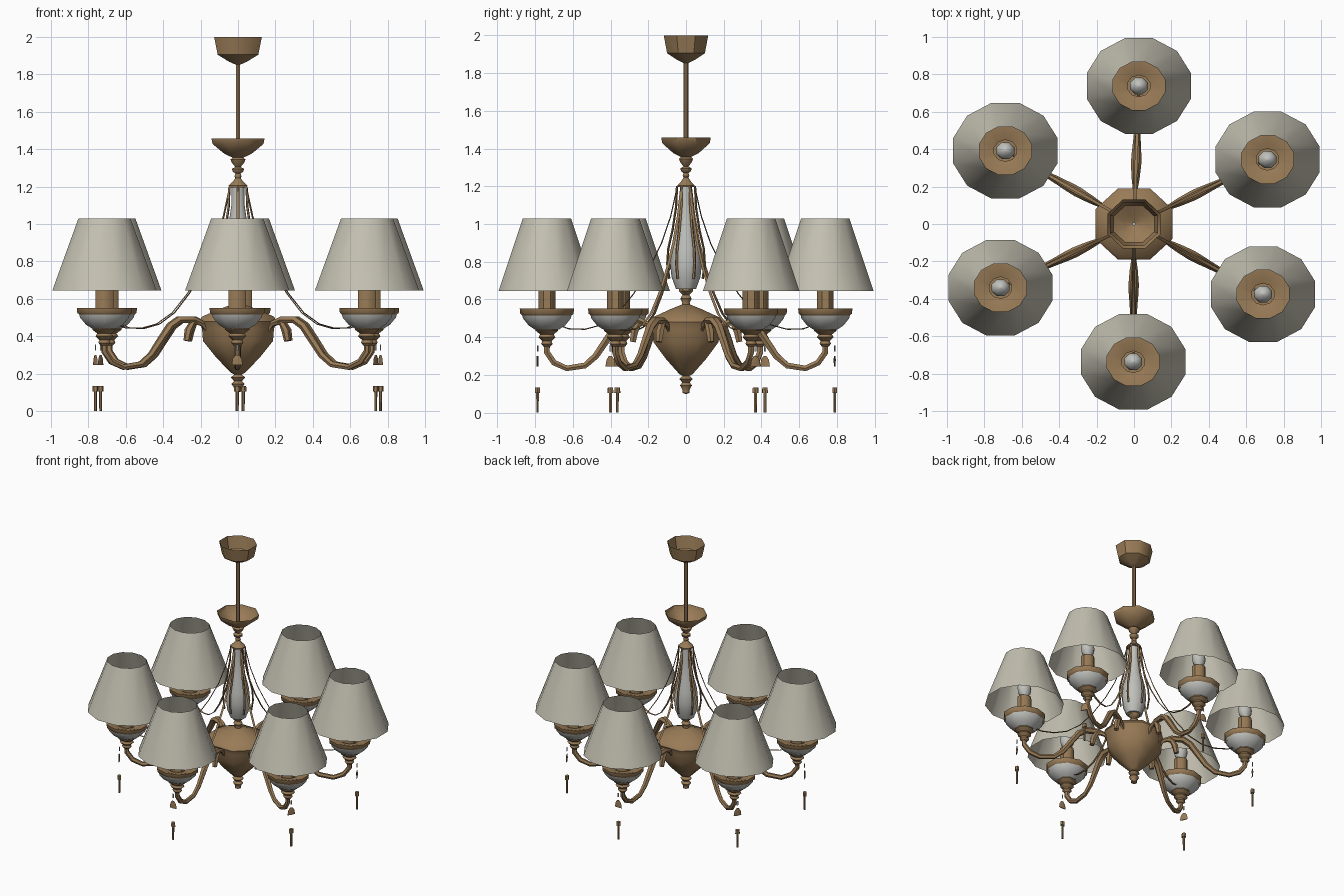
import bpy, bmesh, math
from mathutils import Vector


def material(name, rgb):
    m = bpy.data.materials.new(name)
    m.diffuse_color = (*rgb, 1)
    return m


BRONZE = material("aged_bronze", (0.32, 0.2, 0.095))
FABRIC = material("cream_fabric", (0.55, 0.53, 0.44))
GLASS = material("pale_glass", (0.52, 0.53, 0.50))


def finish(name, bm, mat, angle=45):
    bmesh.ops.recalc_face_normals(bm, faces=bm.faces)
    me = bpy.data.meshes.new(name)
    bm.to_mesh(me)
    bm.free()
    me.materials.append(mat)
    ob = bpy.data.objects.new(name, me)
    bpy.context.collection.objects.link(ob)
    bpy.ops.object.select_all(action='DESELECT')
    ob.select_set(True)
    bpy.context.view_layer.objects.active = ob
    bpy.ops.object.shade_smooth_by_angle(angle=math.radians(angle))
    return ob


def bridge(bm, rings):
    for a, b in zip(rings, rings[1:]):
        n = len(a)
        for i in range(n):
            j = (i + 1) % n
            bm.faces.new((a[i], a[j], b[j], b[i]))


def lathe(name, profile, mat, at=(0, 0), n=8, sx=1.04, sy=0.96, caps=False):
    """Turn a (radius, z) profile; the model is slightly wider in x than in y."""
    bm = bmesh.new()
    rings = []
    for r, z in profile:
        rings.append([bm.verts.new((at[0] + sx * r * math.cos(2 * math.pi * (i + 0.5) / n),
                                    at[1] + sy * r * math.sin(2 * math.pi * (i + 0.5) / n), z))
                      for i in range(n)])
    bridge(bm, rings)
    if caps:
        bm.faces.new(rings[0])
        bm.faces.new(rings[-1])
    return finish(name, bm, mat)


def sweep(name, path, lamp, mat, sides=6):
    """Sweep along (r, z, half width, half thickness) in the lamp's radial plane."""
    out = Vector((lamp[0], lamp[1], 0)) / 0.77
    side = Vector((-out.y, out.x, 0)).normalized()
    pts = [out * p[0] + Vector((0, 0, p[1])) for p in path]
    bm = bmesh.new()
    rings = []
    for i, p in enumerate(pts):
        d = (pts[min(i + 1, len(pts) - 1)] - pts[max(i - 1, 0)]).normalized()
        up = side.cross(d)
        w, t = path[i][2:]
        rings.append([bm.verts.new(p + side * w * math.cos(2 * math.pi * k / sides)
                                   + up * t * math.sin(2 * math.pi * k / sides))
                      for k in range(sides)])
    bridge(bm, rings)
    bm.faces.new(rings[0])
    bm.faces.new(rings[-1])
    return finish(name, bm, mat)


# Ceiling canopy, rod and upper dish (open cups)
lathe("ceiling_canopy", [(0.133, 2.0), (0.113, 1.905), (0.05, 1.868), (0.008, 1.85)], BRONZE)
lathe("hanging_rod", [(0.013, 1.38), (0.013, 1.88)], BRONZE, n=6)
lathe("upper_dish", [(0.148, 1.458), (0.142, 1.428), (0.075, 1.375), (0.03, 1.355),
                     (0.042, 1.345), (0.036, 1.33), (0.015, 1.305), (0.034, 1.295),
                     (0.03, 1.28), (0.014, 1.27), (0.02, 1.255), (0.012, 1.24)], BRONZE)
lathe("column_cap", [(0.012, 1.25), (0.03, 1.225), (0.052, 1.205), (0.05, 1.195), (0.02, 1.195)], BRONZE)

# Glass column with neck, central body and finial
lathe("glass_column", [(0.034, 1.2), (0.036, 1.1), (0.055, 0.97), (0.08, 0.87), (0.088, 0.79),
                       (0.08, 0.72), (0.055, 0.655)], GLASS, n=10, caps=True)
lathe("column_neck", [(0.042, 0.66), (0.042, 0.645), (0.02, 0.625), (0.034, 0.605),
                      (0.022, 0.585), (0.03, 0.55)], BRONZE)
lathe("central_body", [(0.02, 0.575), (0.09, 0.55), (0.2, 0.505), (0.215, 0.48), (0.2, 0.44),
                       (0.195, 0.375), (0.12, 0.285), (0.04, 0.205), (0.02, 0.195), (0.04, 0.18),
                       (0.022, 0.16), (0.036, 0.145), (0.02, 0.12), (0.022, 0.105), (0.004, 0.1)],
      BRONZE, caps=True)

# Lamp positions, a slightly uneven ring
LAMPS = [(0.026, 0.738), (0.714, 0.345), (0.69, -0.375),
         (-0.004, -0.737), (-0.714, -0.341), (-0.688, 0.392)]

ARM = [(0.17, 0.42, 0.012, 0.015), (0.2, 0.465, 0.014, 0.016), (0.26, 0.488, 0.022, 0.02),
       (0.34, 0.488, 0.028, 0.022), (0.39, 0.455, 0.026, 0.022), (0.44, 0.385, 0.022, 0.022),
       (0.5, 0.3, 0.018, 0.02), (0.56, 0.25, 0.016, 0.018), (0.66, 0.235, 0.017, 0.017),
       (0.73, 0.265, 0.018, 0.018), (0.77, 0.32, 0.018, 0.018), (0.77, 0.37, 0.018, 0.018)]
LEAF = [(0.22, 0.47, 0.012, 0.012), (0.26, 0.475, 0.02, 0.018), (0.285, 0.43, 0.024, 0.022),
        (0.295, 0.375, 0.018, 0.018)]
CHAIN = [(0.05, 1.19), (0.085, 1.04), (0.135, 0.9), (0.2, 0.77), (0.29, 0.63),
         (0.38, 0.525), (0.47, 0.465), (0.56, 0.442), (0.65, 0.445), (0.72, 0.47)]
RIB = [(0.05, 1.2), (0.055, 1.09), (0.074, 0.97), (0.098, 0.87), (0.104, 0.79), (0.092, 0.71)]

for i, lamp in enumerate(LAMPS):
    tag = f"_{i + 1}"
    # Scrolled arm with curled leaf, column rib and bead chain
    sweep("arm" + tag, ARM, lamp, BRONZE)
    sweep("arm_leaf" + tag, LEAF, lamp, BRONZE)
    sweep("column_rib" + tag, [(r, z, 0.008, 0.006) for r, z in RIB], lamp, BRONZE, 4)
    sweep("chain" + tag, [(r, z, 0.008, 0.003) for r, z in CHAIN], lamp, BRONZE, 4)
    # Fitting, glass bowl, rim, candle, bulb and shade
    lathe("lamp_fitting" + tag, [(0.02, 0.35), (0.034, 0.365), (0.028, 0.38), (0.05, 0.4),
                                 (0.04, 0.415), (0.068, 0.435), (0.065, 0.45)], BRONZE, lamp, caps=True)
    lathe("glass_bowl" + tag, [(0.065, 0.44), (0.1, 0.462), (0.132, 0.5), (0.138, 0.525)], GLASS, lamp, n=10)
    lathe("bowl_rim" + tag, [(0.135, 0.515), (0.147, 0.525), (0.15, 0.552), (0.135, 0.552),
                             (0.06, 0.53)], BRONZE, lamp, n=10)
    lathe("candle" + tag, [(0.05, 0.5), (0.05, 0.7)], BRONZE, lamp, caps=True)
    lathe("bulb" + tag, [(0.02, 0.7), (0.045, 0.74), (0.05, 0.775), (0.038, 0.81), (0.004, 0.83)],
          GLASS, lamp, caps=True)
    lathe("lampshade" + tag, [(0.28, 0.645), (0.14, 1.03)], FABRIC, lamp, n=12, sx=1.03, sy=0.945)
    # Hanging crystal: link, flat leaf drop, cap and rod
    d = 0.822
    sweep("drop_link" + tag, [(d, 0.355, 0.006, 0.004), (d, 0.325, 0.006, 0.004)], lamp, GLASS, 4)
    sweep("drop_leaf" + tag, [(d, 0.3, 0.01, 0.004), (d, 0.28, 0.024, 0.006),
                              (d, 0.245, 0.03, 0.004)], lamp, BRONZE, 4)
    sweep("drop_cap" + tag, [(d, 0.135, 0.016, 0.014), (d, 0.105, 0.018, 0.014)], lamp, BRONZE)
    sweep("drop_rod" + tag, [(d, 0.11, 0.009, 0.008), (d, 0.0, 0.008, 0.007)], lamp, BRONZE)
